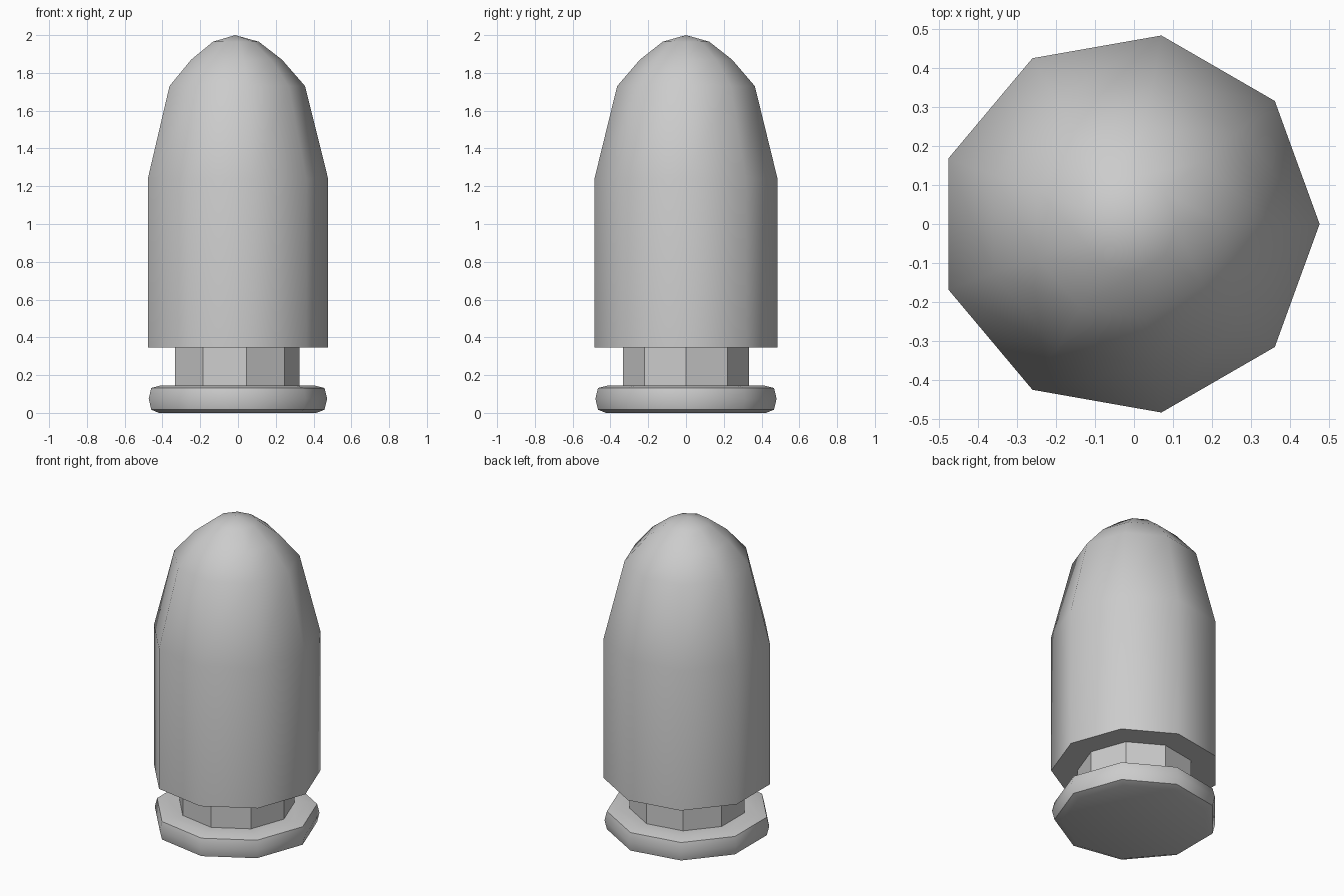
import bpy, bmesh
from math import cos, sin, pi, radians

if "Cube" in bpy.data.objects:
    bpy.data.objects.remove(bpy.data.objects["Cube"])

SIDES = 9
CENTRE_X = -0.015  # odd-sided outline: shift so the bounds are centred


def lathe(name, profile, smooth_angle=None):
    """Revolve (radius, z) points into a nine-sided shell; radius 0 makes a pole."""
    bm = bmesh.new()
    rings = []
    for r, z in profile:
        if r == 0:
            rings.append([bm.verts.new((CENTRE_X, 0, z))] * SIDES)
        else:
            rings.append([bm.verts.new((CENTRE_X + r * cos(2 * pi * i / SIDES),
                                        r * sin(2 * pi * i / SIDES), z))
                          for i in range(SIDES)])
    for low, high in zip(rings, rings[1:]):
        for i in range(SIDES):
            j = (i + 1) % SIDES
            corners = [low[i], low[j], high[j], high[i]]
            bm.faces.new(list(dict.fromkeys(corners)))
    mesh = bpy.data.meshes.new(name)
    bm.to_mesh(mesh)
    bm.free()
    obj = bpy.data.objects.new(name, mesh)
    bpy.context.collection.objects.link(obj)
    if smooth_angle:
        bpy.ops.object.select_all(action='DESELECT')
        obj.select_set(True)
        bpy.context.view_layer.objects.active = obj
        bpy.ops.object.shade_smooth_by_angle(angle=radians(smooth_angle))
    return obj


# Base rim with bevelled edges
lathe("base_rim", [(0, 0), (0.43, 0), (0.473, 0.017), (0.487, 0.075),
                   (0.473, 0.132), (0.42, 0.145), (0.34, 0.145)], 39)

# Recessed flat-sided groove
lathe("groove", [(0.34, 0.145), (0.34, 0.345)])

# Smooth casing and rounded nose
lathe("body", [(0.34, 0.345), (0.492, 0.345), (0.492, 1.24), (0.37, 1.73),
               (0.248, 1.87), (0.125, 1.965), (0, 2.0)], 50)
